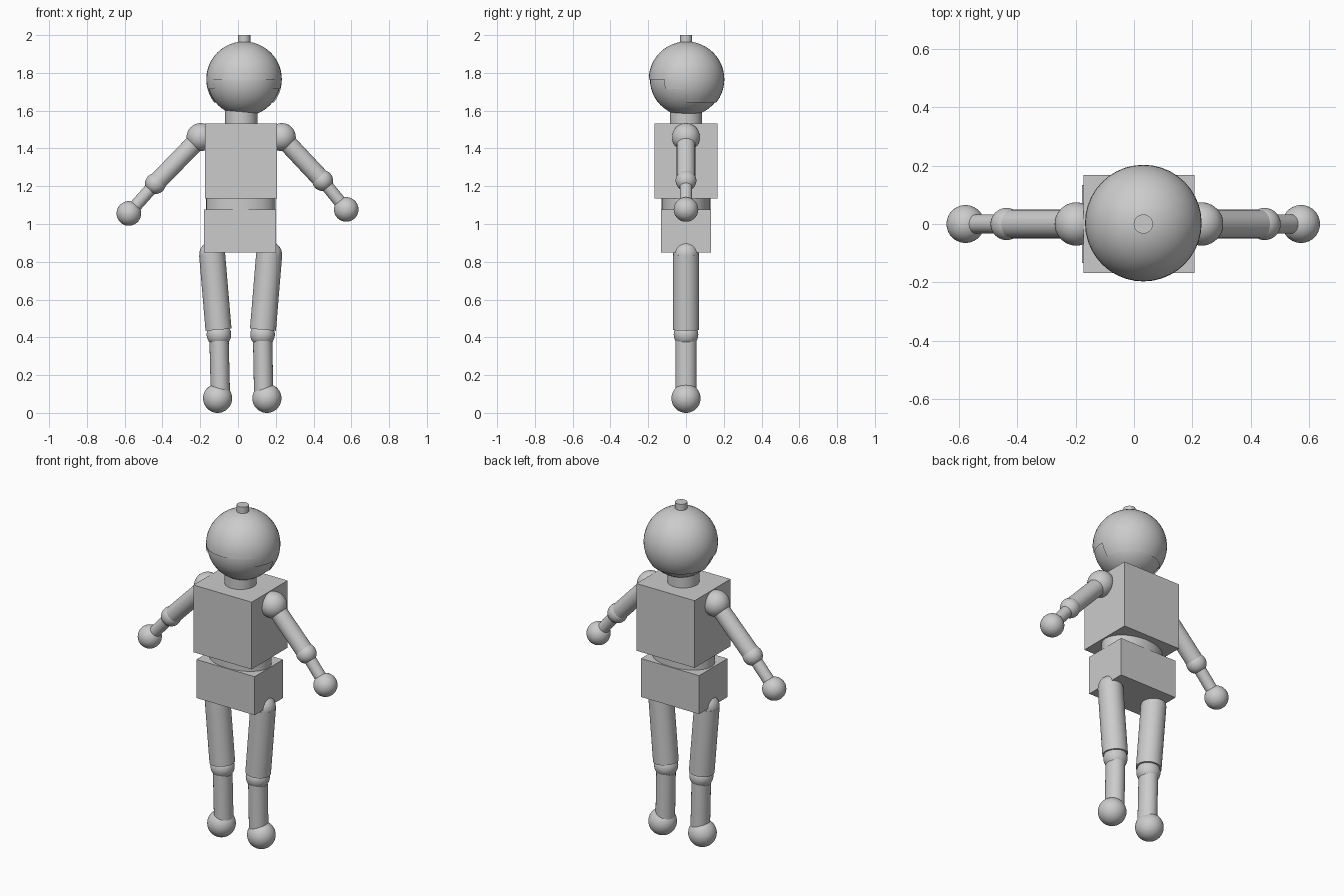
import bpy, bmesh, math
from mathutils import Vector

if "Cube" in bpy.data.objects:
    bpy.data.objects.remove(bpy.data.objects["Cube"])


def smooth(obj, name):
    obj.name = name
    bpy.ops.object.shade_smooth_by_angle(angle=math.radians(35))
    return obj


def ball(name, p, r):
    bpy.ops.mesh.primitive_uv_sphere_add(segments=40, ring_count=24, radius=r, location=p)
    return smooth(bpy.context.object, name)


def rod(name, a, b, r, squash=1.0):
    a, b = Vector(a), Vector(b)
    bpy.ops.mesh.primitive_cylinder_add(vertices=40, radius=r, depth=(b - a).length,
                                        location=(a + b) / 2)
    o = bpy.context.object
    o.rotation_euler = (0, math.atan2(b.x - a.x, b.z - a.z), 0)
    o.scale.y = squash
    return smooth(o, name)


def box(name, x0, x1, half_y, z0, z1):
    bpy.ops.mesh.primitive_cube_add(size=1, location=((x0 + x1) / 2, 0, (z0 + z1) / 2))
    o = bpy.context.object
    o.name = name
    o.scale = (x1 - x0, 2 * half_y, z1 - z0)


# Trunk
box("chest", -0.174, 0.207, 0.168, 1.135, 1.533)
box("pelvis", -0.179, 0.202, 0.133, 0.849, 1.077)
rod("waist", (0.015, 0, 1.05), (0.015, 0, 1.16), 0.184, 0.70)
rod("neck", (0.017, 0, 1.50), (0.017, 0, 1.68), 0.086)

# Head and the thin helmet shell, open around the face
HEAD = Vector((0.032, 0.003, 1.766))
ball("head", HEAD, 0.194)
helmet = ball("helmet", HEAD, 0.200)
bm = bmesh.new()
bm.from_mesh(helmet.data)
gone = []
for f in bm.faces:
    c = f.calc_center_median()
    face_gap = c.z < 0.01 and c.y < -0.11
    cheek_gap = c.z < -0.04 and c.y < 0.0
    if c.z < -0.115 or face_gap or cheek_gap:
        gone.append(f)
bmesh.ops.delete(bm, geom=gone, context='FACES')
bm.to_mesh(helmet.data)
bm.free()
rod("helmet_knob", (0.032, 0, 1.93), (0.032, 0, 2.0), 0.033)

# Arms: shoulder, elbow and hand positions (x, z)
arms = {
    "left": ((-0.198, 1.46), (-0.437, 1.214), (-0.578, 1.056)),
    "right": ((0.232, 1.46), (0.448, 1.230), (0.573, 1.077)),
}
for side, pts in arms.items():
    s, e, h = [(x, 0, z) for x, z in pts]
    ball(side + "_shoulder", s, 0.074)
    rod(side + "_upper_arm", s, e, 0.049)
    ball(side + "_elbow", e, 0.055)
    rod(side + "_forearm", e, h, 0.033)
    ball(side + "_hand", h, 0.065)

# Legs: hip, knee, shin end and foot positions (x, z)
legs = {
    "left": ((-0.137, 0.839), (-0.101, 0.415), (-0.093, 0.09), (-0.108, 0.077)),
    "right": ((0.165, 0.839), (0.130, 0.415), (0.136, 0.09), (0.153, 0.077)),
}
for side, pts in legs.items():
    hip, knee, ankle, foot = [(x, 0, z) for x, z in pts]
    thigh_end = Vector(hip).lerp(Vector(knee), 0.94)
    ball(side + "_hip", hip, 0.068)
    rod(side + "_thigh", hip, thigh_end, 0.069)
    ball(side + "_knee", knee, 0.065)
    rod(side + "_shin", knee, ankle, 0.051, 1.09)
    ball(side + "_foot", foot, 0.077)
